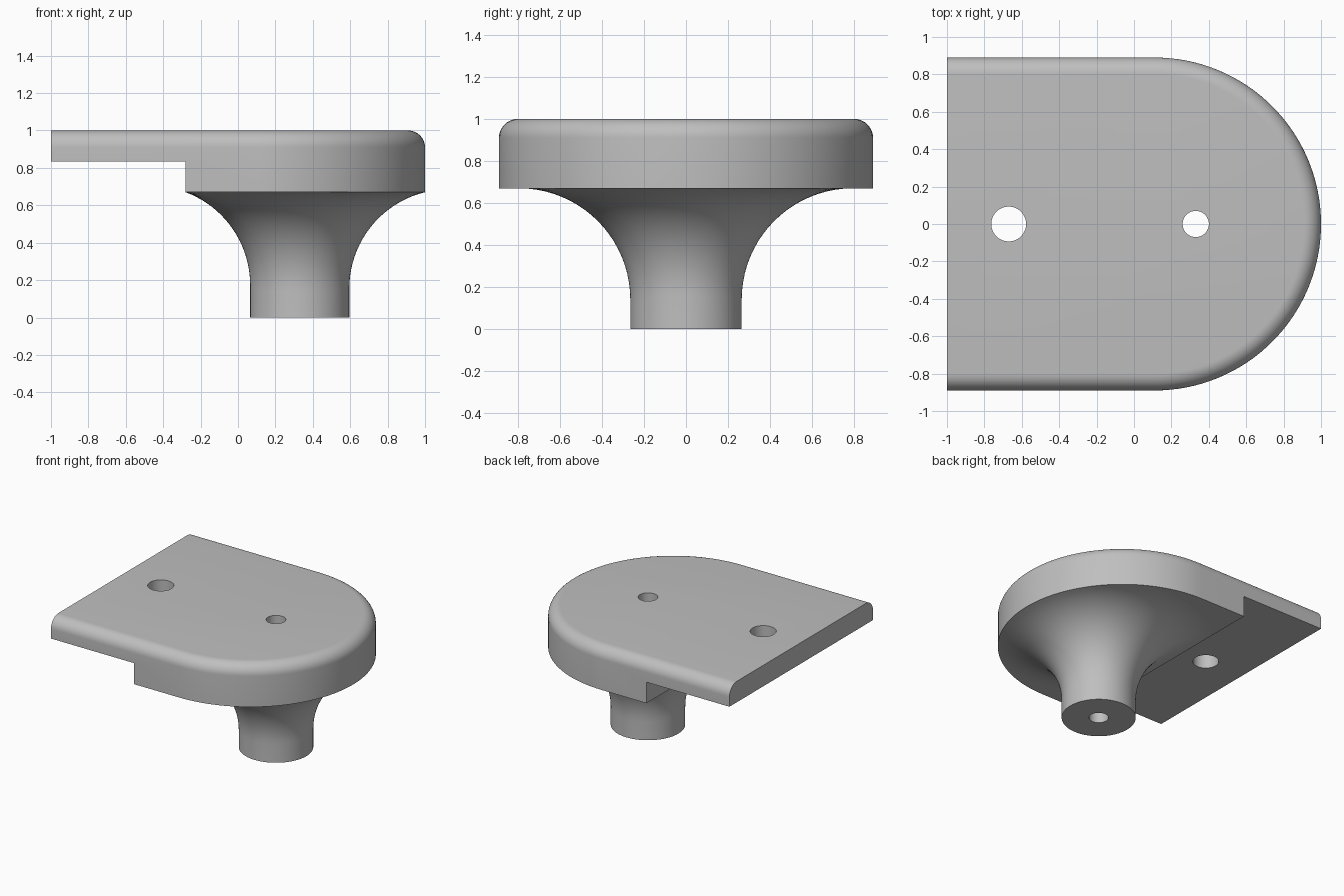
import bpy, bmesh, math
from mathutils import Vector

if "Cube" in bpy.data.objects:
    bpy.data.objects.remove(bpy.data.objects["Cube"], do_unlink=True)

HALF, ARC_X, ROUND = 0.89, 0.11, 0.09       # plate half width, arc centre, top rounding
TOP, STEP_Z, BASE, STEP_X = 1.0, 0.835, 0.67, -0.28
STEM_X, STEM_R, BORE_R, FLARE_R = 0.33, 0.265, 0.07, 0.53

grey = bpy.data.materials.new("light_grey")
grey.use_nodes = True
colour = (0.52, 0.52, 0.52, 1)
grey.diffuse_color = colour
grey.node_tree.nodes["Principled BSDF"].inputs["Base Color"].default_value = colour


def loft(name, rings, loop=False):
    """Skin a list of closed rings; cap the ends or join last to first."""
    bm = bmesh.new()
    rows = [[bm.verts.new(p) for p in ring] for ring in rings]
    n = len(rows[0])
    pairs = list(zip(rows, rows[1:])) + ([(rows[-1], rows[0])] if loop else [])
    for a, b in pairs:
        for i in range(n):
            j = (i + 1) % n
            bm.faces.new((a[i], a[j], b[j], b[i]))
    if not loop:
        bm.faces.new(rows[0])
        bm.faces.new(rows[-1])
    bmesh.ops.recalc_face_normals(bm, faces=bm.faces)
    mesh = bpy.data.meshes.new(name)
    bm.to_mesh(mesh)
    bm.free()
    mesh.materials.append(grey)
    obj = bpy.data.objects.new(name, mesh)
    bpy.context.collection.objects.link(obj)
    return obj


def select(obj):
    bpy.ops.object.select_all(action='DESELECT')
    obj.select_set(True)
    bpy.context.view_layer.objects.active = obj


def cut(obj, cutter):
    select(obj)
    mod = obj.modifiers.new("cut", 'BOOLEAN')
    mod.operation, mod.solver, mod.object = 'DIFFERENCE', 'EXACT', cutter
    bpy.ops.object.modifier_apply(modifier=mod.name)
    bpy.data.objects.remove(cutter, do_unlink=True)


def circle(x, r, z, n=64):
    return [Vector((x + r * math.cos(t), r * math.sin(t), z))
            for t in (math.tau * i / n for i in range(n))]


def outline(inset, z, n=64):
    r = HALF - inset
    arc = [(ARC_X + r * math.cos(t), r * math.sin(t), z)
           for t in (math.pi * (i / n - 0.5) for i in range(n + 1))]
    return [(-1, -r, z)] + arc + [(-1, r, z)]


# Plate with a rounded upper rim, open at the straight end
rim = [math.pi / 2 * i / 10 for i in range(11)]
plate = loft("plate", [outline(0, BASE)] + [
    outline(ROUND * (1 - math.cos(t)), TOP - ROUND + ROUND * math.sin(t)) for t in rim])

# Step under the thin end, then the two through holes
cut(plate, loft("step_cutter", [
    [(x, y, z) for x, y in ((-2, -2), (STEP_X, -2), (STEP_X, 2), (-2, 2))]
    for z in (0, STEP_Z)]))
for x, r in ((STEM_X, BORE_R), (-0.67, 0.093)):
    cut(plate, loft("hole_cutter", [circle(x, r, z) for z in (0, 2)]))

# Hollow stem with a flare that stops at the edges of the thick part
N, STEPS = 128, 20
columns = []
for i in range(N):
    t = math.tau * i / N
    out = Vector((math.cos(t), math.sin(t), 0))
    centre = Vector((STEM_X, 0, 0)) + out * (STEM_R + FLARE_R)
    touch = Vector((max(centre.x, STEP_X), centre.y, BASE))
    radial = Vector((touch.x - ARC_X, touch.y))
    if touch.x > ARC_X and radial.length > HALF:
        radial = radial.normalized() * HALF
        touch.x, touch.y = ARC_X + radial.x, radial.y
    gap = (touch.xy - centre.xy).length
    centre.z = BASE - math.sqrt(FLARE_R ** 2 - gap ** 2)
    up = (touch - centre).normalized()
    columns.append([centre + FLARE_R * (-out).slerp(up, k / STEPS) for k in range(STEPS + 1)])

stem = loft("flared_stem", [circle(STEM_X, BORE_R, BASE, N), circle(STEM_X, BORE_R, 0, N),
                            circle(STEM_X, STEM_R, 0, N)] + [list(r) for r in zip(*columns)], loop=True)

for obj in (plate, stem):
    select(obj)
    bpy.ops.object.shade_smooth_by_angle(angle=math.radians(30))
